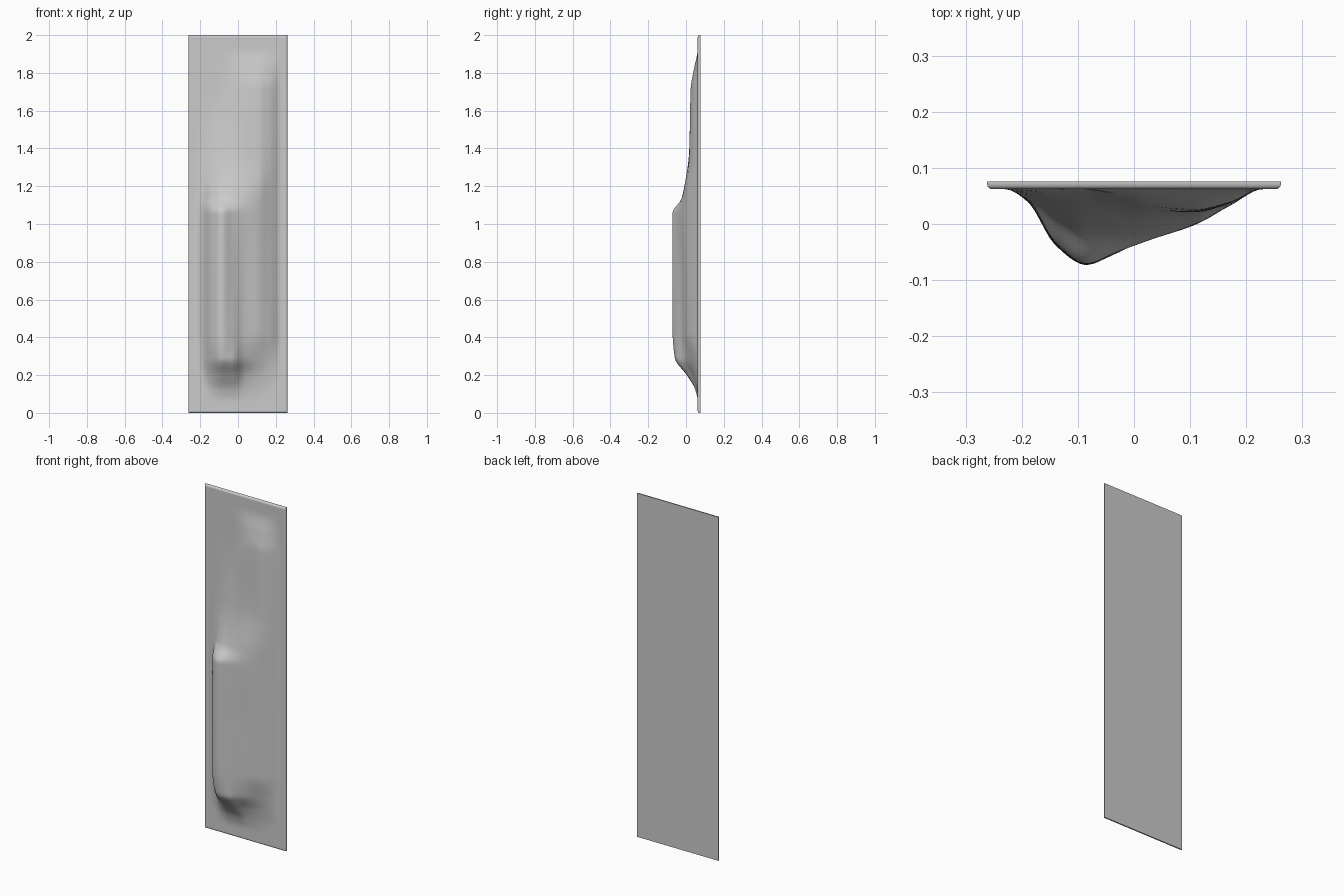
import bpy, bmesh, math

if "Cube" in bpy.data.objects:
    bpy.data.objects.remove(bpy.data.objects["Cube"])

W, H = 0.262, 2.0          # half width, height
FRONT, BACK = 0.062, 0.076  # plate faces in y

# Relief height (in mm) above the plate: one cross-section per level, left to right
XS = [-0.23, -0.19, -0.14, -0.085, -0.03, 0.03, 0.11, 0.17, 0.23]
SECTIONS = [
    (0.06, [0, 0, 0, 0, 0, 0, 0, 0, 0]),
    (0.12, [0, 0, 6, 12, 12, 6, 3, 0, 0]),
    (0.20, [0, 4, 36, 58, 56, 28, 14, 6, 0]),
    (0.29, [0, 14, 80, 121, 112, 70, 36, 16, 0]),
    (0.42, [0, 20, 99, 133, 114, 82, 58, 30, 0]),
    (0.75, [0, 22, 100, 135, 112, 84, 61, 30, 0]),
    (1.06, [0, 19, 95, 133, 112, 90, 63, 30, 0]),
    (1.14, [0, 13, 52, 80, 84, 80, 62, 30, 0]),
    (1.36, [0, 4, 16, 30, 40, 47, 45, 27, 0]),
    (1.72, [0, 0, 0, 2, 14, 30, 37, 24, 0]),
    (1.82, [0, 0, 0, 1, 8, 17, 20, 12, 0]),
    (1.93, [0, 0, 0, 0, 0, 0, 0, 0, 0]),
]
ZS = [s[0] for s in SECTIONS]


def spline(keys, vals, t):
    """Monotone cubic interpolation, flat outside the keys."""
    if t <= keys[0]:
        return vals[0]
    if t >= keys[-1]:
        return vals[-1]
    i = max(k for k in range(len(keys) - 1) if keys[k] <= t)

    def slope(k):
        if k == 0 or k == len(keys) - 1:
            return 0.0
        a = (vals[k] - vals[k - 1]) / (keys[k] - keys[k - 1])
        b = (vals[k + 1] - vals[k]) / (keys[k + 1] - keys[k])
        return 2 * a * b / (a + b) if a * b > 0 else 0.0
    h = keys[i + 1] - keys[i]
    u = (t - keys[i]) / h
    return ((2*u**3 - 3*u*u + 1) * vals[i] + (u**3 - 2*u*u + u) * h * slope(i)
            + (3*u*u - 2*u**3) * vals[i + 1] + (u**3 - u*u) * h * slope(i + 1))


def samples(lo, hi, n):
    """Even spacing with extra lines at both ends for the rounded rim."""
    rim = [0, 0.001, 0.003, 0.006, 0.01]
    a, b = lo + 0.014, hi - 0.014
    return ([lo + r for r in rim] + [a + (b - a) * i / n for i in range(n + 1)]
            + [hi - r for r in reversed(rim)])


def surface_y(x, z):
    relief = spline(ZS, [spline(XS, s[1], x) for s in SECTIONS], z) / 1000
    # quarter-round rim at the plate edges
    r = 0.01
    inset = min(W - abs(x), z, H - z)
    d = max(0.0, r - inset)
    return FRONT - relief + r - math.sqrt(max(0.0, r * r - d * d))


# Sculpted front surface
bm = bmesh.new()
xs, zs = samples(-W, W, 56), samples(0, H, 150)
rows = [[bm.verts.new((x, surface_y(x, z), z)) for x in xs] for z in zs]
for j in range(len(zs) - 1):
    for i in range(len(xs) - 1):
        bm.faces.new((rows[j][i], rows[j][i + 1], rows[j + 1][i + 1], rows[j + 1][i]))

# Side walls and flat back
rim_edges = [e for e in bm.edges if e.is_boundary]
res = bmesh.ops.extrude_edge_only(bm, edges=rim_edges)
for v in res["geom"]:
    if isinstance(v, bmesh.types.BMVert):
        v.co.y = BACK
corners = [min((v for v in bm.verts if abs(v.co.y - BACK) < 1e-6),
               key=lambda v: (v.co.x - cx)**2 + (v.co.z - cz)**2)
           for cx, cz in ((-W, 0), (-W, H), (W, H), (W, 0))]
bmesh.ops.holes_fill(bm, edges=[e for e in bm.edges if e.is_boundary], sides=0)
bmesh.ops.recalc_face_normals(bm, faces=bm.faces)

mesh = bpy.data.meshes.new("relief_panel")
bm.to_mesh(mesh)
bm.free()
panel = bpy.data.objects.new("relief_panel", mesh)
bpy.context.collection.objects.link(panel)
bpy.context.view_layer.objects.active = panel
panel.select_set(True)
bpy.ops.object.shade_smooth_by_angle(angle=math.radians(40))
